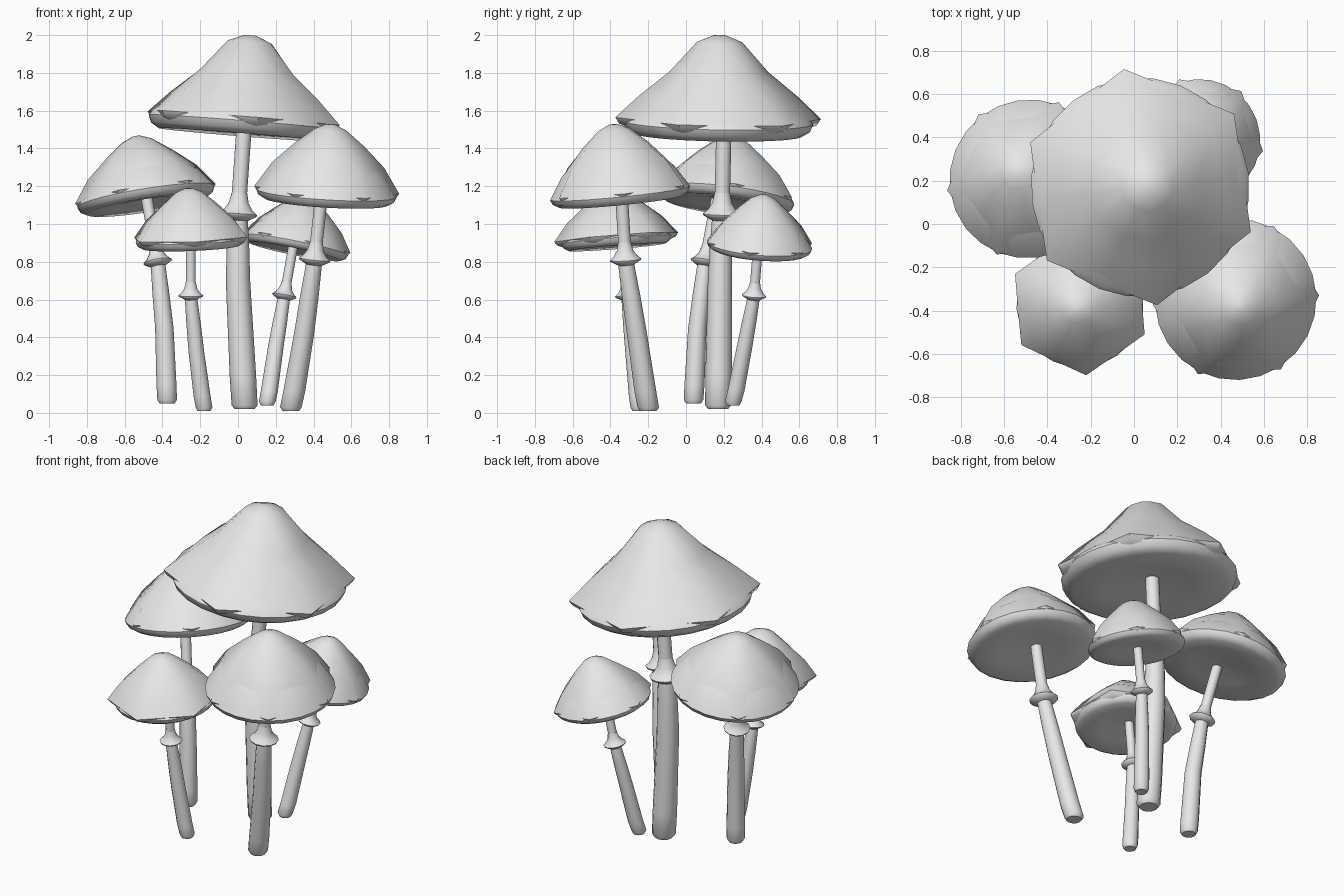
import bpy
import bmesh
import math
from mathutils import Vector, Matrix

cube = bpy.data.objects.get("Cube")
if cube:
    bpy.data.objects.remove(cube, do_unlink=True)

grey = bpy.data.materials.new("pale_grey")
grey.use_nodes = True
grey.diffuse_color = (0.8, 0.8, 0.8, 1)
grey.node_tree.nodes["Principled BSDF"].inputs["Base Color"].default_value = (0.8, 0.8, 0.8, 1)
UP = Vector((0, 0, 1))


def loft(name, rings, matrix=Matrix(), close_start=True, close_end=True):
    """Skin a list of equal-length rings of points into a smooth-shaded object."""
    bm = bmesh.new()
    loops = [[bm.verts.new(matrix @ p) for p in ring] for ring in rings]
    n = len(loops[0])
    for a, b in zip(loops, loops[1:]):
        for i in range(n):
            j = (i + 1) % n
            bm.faces.new((a[i], a[j], b[j], b[i]))
    if close_start:
        bm.faces.new(loops[0])
    if close_end:
        bm.faces.new(loops[-1])
    bmesh.ops.recalc_face_normals(bm, faces=bm.faces)
    mesh = bpy.data.meshes.new(name)
    bm.to_mesh(mesh)
    bm.free()
    mesh.materials.append(grey)
    obj = bpy.data.objects.new(name, mesh)
    bpy.context.collection.objects.link(obj)
    bpy.ops.object.select_all(action="DESELECT")
    obj.select_set(True)
    bpy.context.view_layer.objects.active = obj
    bpy.ops.object.shade_smooth_by_angle(angle=math.radians(50))
    return obj


def circle(r, z, n, phase=0.0, dent=0.0):
    """Ring of points; every second point is pulled inwards by dent."""
    points = []
    for i in range(n):
        a = phase + math.tau * i / n
        k = r * (1 - dent * (i % 2))
        points.append(Vector((k * math.cos(a), k * math.sin(a), z)))
    return points


def aligned(centre, axis):
    return Matrix.Translation(centre) @ UP.rotation_difference(Vector(axis)).to_matrix().to_4x4()


def cap(name, centre, axis, radius, height, bulge, body, phase):
    place = aligned(centre, axis)
    phase = math.radians(phase)
    # Six-cornered upper skin with a small lip curling under
    skin = [(0.06, 1), (0.22, 0.92), (0.48, 0.54 + bulge), (0.77, 0.25 + 0.9 * bulge), (1, 0)]
    rings = [circle(r * radius, h * height, 12, phase, 0.13 * r) for r, h in skin]
    rings += [circle(r * radius, z * radius, 12, phase, 0.13) for r, z in ((0.96, -0.06), (0.86, -0.1))]
    loft(name + "_cap_skin", rings, place, close_end=False)
    # Round flesh that shows between the corners, with a hollowed underside
    flesh = [(0.1, 0.8), (0.55, 0.39 + bulge), (0.8, 0.14 + bulge), (0.96, 0.02)]
    rings = [circle(r * radius * body, h * height, 24, phase) for r, h in flesh]
    under = [(1, -0.04), (0.97, -0.11), (0.88, -0.16), (0.5, -0.13), (0.1, -0.08)]
    rings += [circle(r * radius * body, z * radius, 24, phase) for r, z in under]
    loft(name + "_cap_flesh", rings, place)


def stem(name, foot, knee, collar, top, radius):
    """Bent stalk: thick below the collar, thin above it, rounded at the foot."""
    foot, knee, collar, top = map(Vector, (foot, knee, collar, top))
    path = [(foot, 0.75), (foot + UP * 0.02, 0.98), (foot.lerp(knee, 0.25), 1.0),
            (knee, 0.92), (knee.lerp(collar, 0.5), 0.85), (collar, 0.72),
            (collar.lerp(top, 0.2), 0.58), (top, 0.58), (top + (top - collar) * 0.25, 0.55)]
    rings = [[p + c for c in circle(radius * k, 0, 12)] for p, k in path]
    loft(name + "_stem", rings)
    # Flared collar around the stalk
    profile = [(0.4, 1.15), (0.52, 0.6), (0.72, 0.28), (1, 0.03), (0.97, -0.06), (0.5, -0.32)]
    size = radius * 1.45
    loft(name + "_collar", [circle(r * size, z * size, 12) for r, z in profile],
         aligned(collar, top - collar))


# Cap: centre, axis, radius, height, bulge, flesh size, corner angle
cap("tall", (0.03, 0.17, 1.56), (0.08, 0.02, 1), 0.55, 0.44, 0.02, 0.92, 38)
cap("left_back", (-0.49, 0.21, 1.16), (-0.16, 0.12, 1), 0.38, 0.31, 0.14, 0.97, 8)
cap("left_front", (-0.25, -0.37, 0.93), (-0.04, -0.08, 1), 0.33, 0.26, 0.12, 0.89, 35)
cap("right_front", (0.47, -0.35, 1.18), (0.06, -0.1, 1), 0.385, 0.35, 0.15, 0.97, 3)
cap("right_back", (0.31, 0.39, 0.9), (0.2, 0.08, 1), 0.295, 0.26, 0.13, 0.95, 50)

# Stem: foot, bend, collar, top, foot radius
stem("tall", (0.035, 0.17, 0.02), (0.0, 0.18, 0.7), (0.0, 0.19, 1.05), (0.03, 0.2, 1.48), 0.07)
stem("left_back", (-0.375, 0.04, 0.05), (-0.39, 0.06, 0.45), (-0.425, 0.1, 0.8), (-0.48, 0.16, 1.12), 0.053)
stem("left_front", (-0.18, -0.25, 0.01), (-0.22, -0.28, 0.32), (-0.25, -0.31, 0.62), (-0.25, -0.34, 0.9), 0.045)
stem("right_front", (0.28, -0.2, 0.01), (0.35, -0.26, 0.42), (0.405, -0.32, 0.81), (0.44, -0.34, 1.13), 0.058)
stem("right_back", (0.155, 0.25, 0.04), (0.2, 0.31, 0.35), (0.245, 0.36, 0.62), (0.29, 0.38, 0.87), 0.045)
